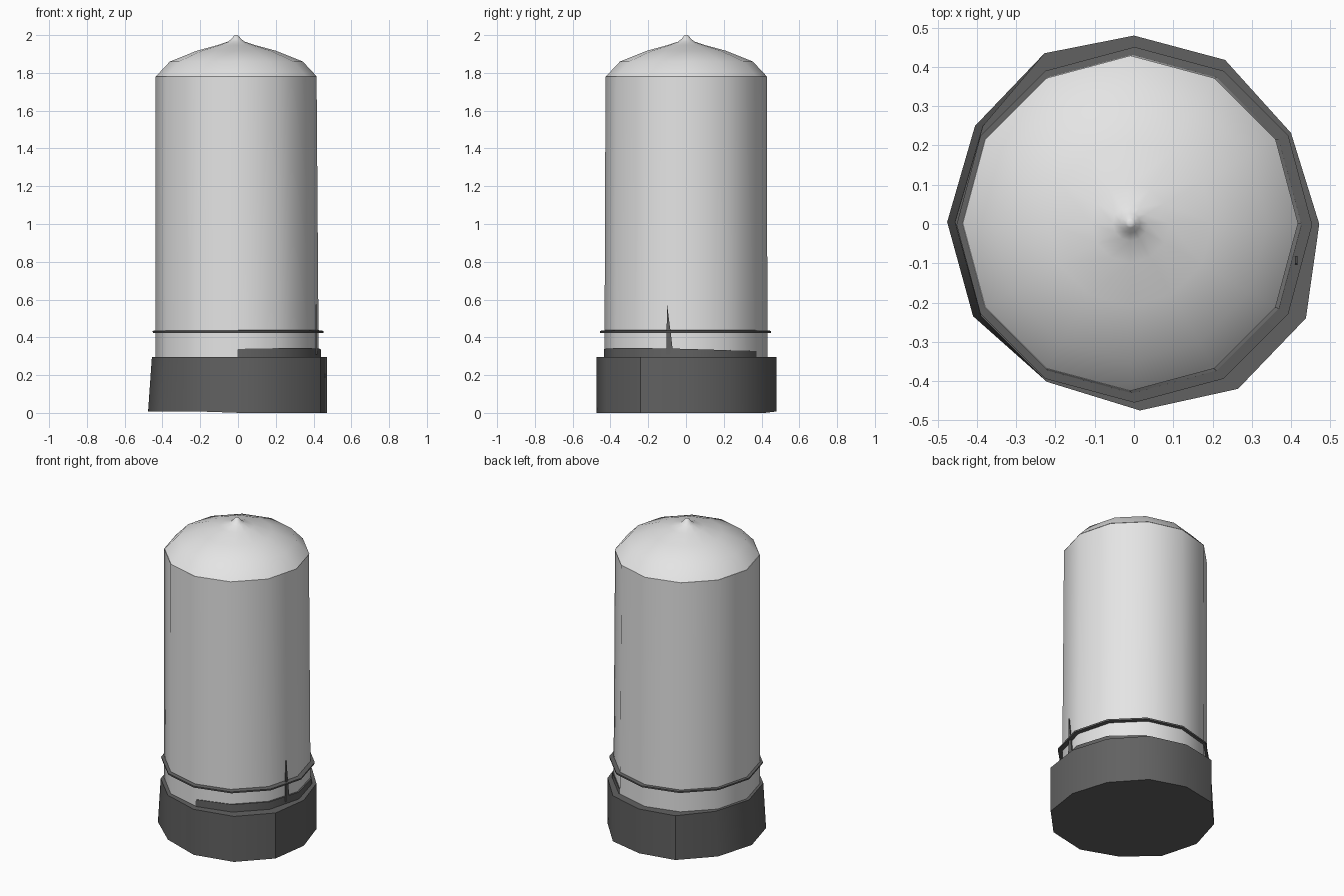
import bpy, bmesh, math

if "Cube" in bpy.data.objects:
    bpy.data.objects.remove(bpy.data.objects["Cube"])

def mat(name, v):
    m = bpy.data.materials.new(name)
    m.diffuse_color = (v, v, v, 1)
    m.use_nodes = True
    m.node_tree.nodes["Principled BSDF"].inputs["Base Color"].default_value = m.diffuse_color
    return m

LIGHT = mat("light grey", 0.78)
DARK = mat("charcoal", 0.12)
N = 12

def ring(cx, cy, r, z):
    """Twelve-sided ring of points with a corner on +x."""
    return [(cx + r * math.cos(2 * math.pi * i / N),
             cy + r * math.sin(2 * math.pi * i / N), z) for i in range(N)]

def loft(name, rings, material, closed=False):
    """Skin a stack of rings; cap the ends, or join last ring to first."""
    bm = bmesh.new()
    vs = [[bm.verts.new(p) for p in r] for r in rings]
    for a, b in list(zip(vs, vs[1:])) + ([(vs[-1], vs[0])] if closed else []):
        for i in range(N):
            j = (i + 1) % N
            bm.faces.new((a[i], a[j], b[j], b[i]))
    if not closed:
        bm.faces.new(vs[0][::-1])
        bm.faces.new(vs[-1])
    bmesh.ops.recalc_face_normals(bm, faces=bm.faces)
    return finish(name, bm, material)

def finish(name, bm, material):
    me = bpy.data.meshes.new(name)
    bm.to_mesh(me)
    bm.free()
    ob = bpy.data.objects.new(name, me)
    bpy.context.collection.objects.link(ob)
    me.materials.append(material)
    bpy.ops.object.select_all(action='DESELECT')
    ob.select_set(True)
    bpy.context.view_layer.objects.active = ob
    bpy.ops.object.shade_smooth_by_angle(angle=math.radians(35))
    return ob

# Base: slightly uneven twelve-sided block
outline = [(.472, 0), (.40, .232), (.232, .418), (0, .48), (-.228, .435), (-.405, .25),
           (-.476, .005), (-.41, -.235), (-.222, -.402), (.015, -.475), (.265, -.42), (.438, -.24)]
loft("base", [[(x, y, .008 - .008 * (x > 0)) for x, y in outline],
              [(x + (.02 if x < -.3 else 0), y, .295) for x, y in outline]], DARK)

# Body and domed top with a small pointed tip
loft("body", [ring(-.004, 0, .432, .20), ring(-.005, 0, .431, .45),
              ring(-.011, .001, .427, 1.78)], LIGHT)
dome = [(.427, 1.78), (.352, 1.86), (.21, 1.917), (.10, 1.947), (.045, 1.965),
        (.025, 1.98), (.012, 1.997), (.006, 2.0)]
loft("dome", [ring(-.009, .002, r, z) for r, z in dome], LIGHT)

# Collar that shows mainly on the right side
top = [(x, y, .328 + .015 * max(0, x - y) / .6) for x, y, z in ring(.008, -.003, .43, 0)]
loft("collar", [ring(.008, -.003, .432, .25), top], DARK)

# Thin trim ring
trim = [(.425, .422), (.452, .424), (.453, .434), (.425, .438)]
loft("trim_ring", [ring(.001, -.002, r, z) for r, z in trim], DARK, closed=True)

# Narrow sliver standing on the right side
bm = bmesh.new()
tri = [(-.105, .31), (-.068, .31), (-.078, .40), (-.1, .575)]
a = [bm.verts.new((.41, y, z)) for y, z in tri]
b = [bm.verts.new((.417, y, z)) for y, z in tri]
bm.faces.new(a[::-1])
bm.faces.new(b)
for i in range(4):
    j = (i + 1) % 4
    bm.faces.new((a[i], a[j], b[j], b[i]))
finish("sliver", bm, DARK)
